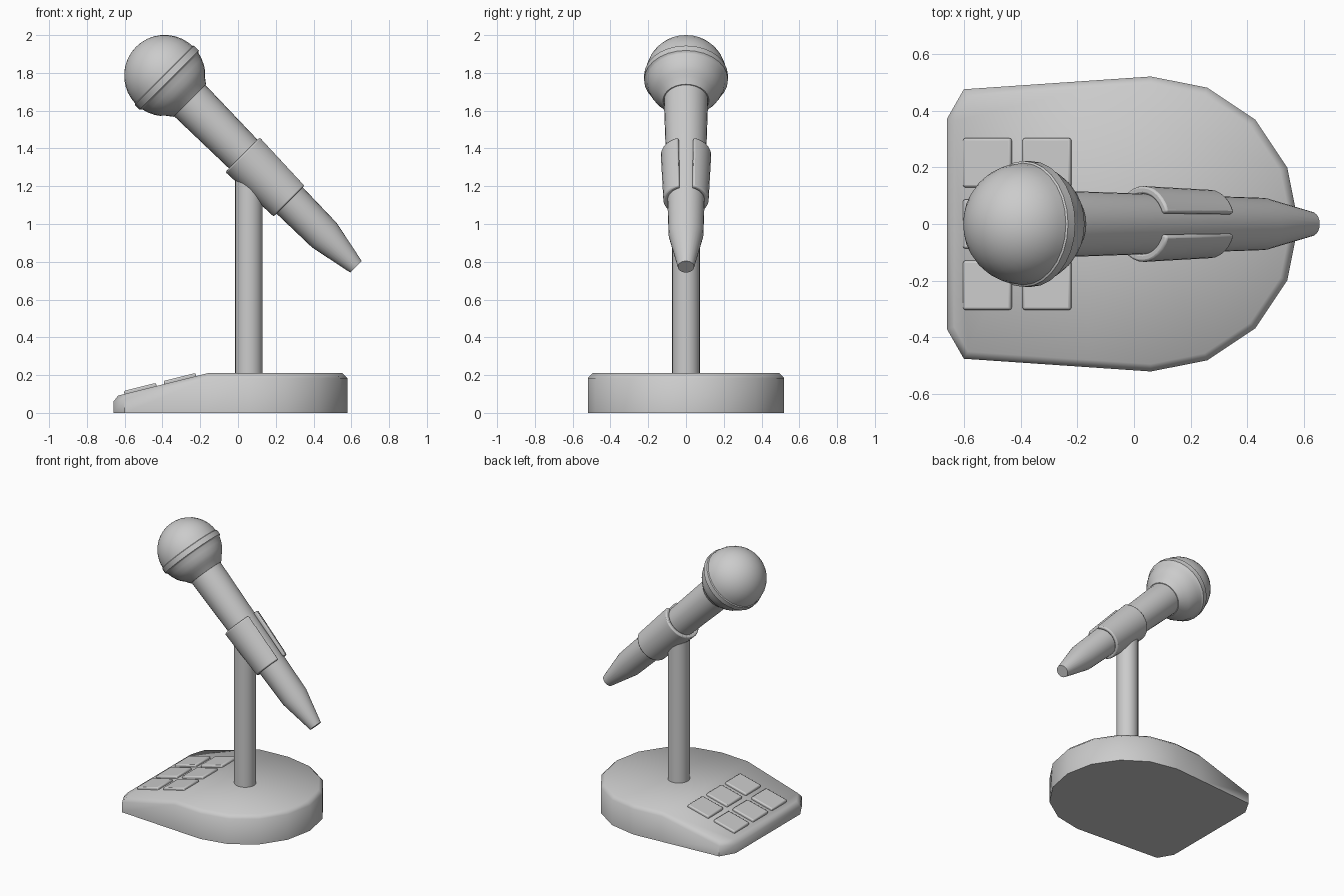
import bpy, bmesh, math
from mathutils import Matrix

if "Cube" in bpy.data.objects:
    bpy.data.objects.remove(bpy.data.objects["Cube"])

POST_X = 0.058
SLOPE = math.atan(0.25)
# mic axis runs down to the right at 45 degrees from the head centre
MIC = Matrix.Translation((-0.388, 0, 1.786)) @ Matrix.Rotation(math.radians(135), 4, 'Y')


def finish(name, bm, matrix=Matrix(), angle=35, bevel=0, segments=2):
    bmesh.ops.recalc_face_normals(bm, faces=bm.faces)
    me = bpy.data.meshes.new(name)
    bm.to_mesh(me)
    bm.free()
    ob = bpy.data.objects.new(name, me)
    bpy.context.collection.objects.link(ob)
    ob.matrix_world = matrix
    bpy.ops.object.select_all(action='DESELECT')
    ob.select_set(True)
    bpy.context.view_layer.objects.active = ob
    bpy.ops.object.shade_smooth_by_angle(angle=math.radians(angle))
    if bevel:
        mod = ob.modifiers.new("bevel", 'BEVEL')
        mod.width, mod.segments = bevel, segments
        mod.limit_method, mod.angle_limit = 'ANGLE', math.radians(40)
    return ob


def lathe(name, profile, matrix, steps=28):
    bm = bmesh.new()
    verts = [bm.verts.new((r, 0, z)) for r, z in profile]
    edges = [bm.edges.new(p) for p in zip(verts, verts[1:])]
    bmesh.ops.spin(bm, geom=verts + edges, cent=(0, 0, 0), axis=(0, 0, 1),
                   angle=2 * math.pi, steps=steps)
    bmesh.ops.remove_doubles(bm, verts=bm.verts, dist=0.0005)
    return finish(name, bm, matrix)


# base: half-round slab whose left side slopes down
arc = [(0.06 + 0.52 * math.cos(math.radians(a)), 0.52 * math.sin(math.radians(a)))
       for a in (-90, -67.5, -45, -22.5, 0, 22.5, 45, 67.5, 90)]
outline = arc + [(-0.60, 0.475), (-0.66, 0.37), (-0.66, -0.37), (-0.60, -0.475)]
bm = bmesh.new()
bottom = bm.faces.new([bm.verts.new((x, y, 0)) for x, y in outline])
top = bmesh.ops.extrude_face_region(bm, geom=[bottom], use_keep_orig=True)['geom']
bmesh.ops.translate(bm, vec=(0, 0, 0.21),
                    verts=[g for g in top if isinstance(g, bmesh.types.BMVert)])
bmesh.ops.bisect_plane(bm, geom=bm.verts[:] + bm.edges[:] + bm.faces[:],
                       plane_co=(-0.16, 0, 0), plane_no=(1, 0, 0))
for v in bm.verts:
    if v.co.z > 0.1 and v.co.x < -0.16:
        v.co.z = 0.21 + (v.co.x + 0.16) * math.tan(SLOPE)
bm.normal_update()
rim = [e for e in bm.edges if min(v.co.z for v in e.verts) > 0.05
       and any(abs(f.normal.z) < 0.3 for f in e.link_faces)
       and any(abs(f.normal.z) > 0.5 for f in e.link_faces)]
bmesh.ops.bevel(bm, geom=rim, offset=0.026, segments=1, affect='EDGES', profile=0.5)
finish("base", bm, angle=50)

# six keys lying on the slope
for i, x in enumerate((-0.515, -0.305)):
    for j in (-1, 0, 1):
        bm = bmesh.new()
        bmesh.ops.create_cube(bm, size=1)
        bmesh.ops.scale(bm, vec=(0.175, 0.173, 0.04), verts=bm.verts)
        z = 0.21 + (x + 0.16) * math.tan(SLOPE) - 0.003
        m = Matrix.Translation((x, j * 0.216, z)) @ Matrix.Rotation(-SLOPE, 4, 'Y')
        finish(f"key_{i}_{j + 1}", bm, m, bevel=0.008)

# upright post
lathe("post", [(0, 0.19), (0.073, 0.19), (0.073, 1.26), (0, 1.26)],
      Matrix.Translation((POST_X, 0, 0)))

# ball grille with the collar band and neck
R = 0.215
ball = [(R * math.sin(math.radians(a)), -R * math.cos(math.radians(a)))
        for a in range(0, 90, 10)]
lower = [(R * math.cos(math.radians(a)), R * math.sin(math.radians(a)))
         for a in (12, 20, 30, 38)]
lathe("grille", ball + [(0.215, -0.006), (0.222, -0.002), (0.222, 0.034), (0.213, 0.04)]
      + lower + [(0.150, 0.150), (0.122, 0.187), (0, 0.187)], MIC)

# tapered handle
lathe("handle", [(0, 0.15), (0.117, 0.15), (0.117, 0.19), (0.092, 1.195),
                 (0.043, 1.432), (0, 1.432)], MIC)

# clip: tapered C-shaped sleeve, open on the upper side
bm = bmesh.new()
N, half = 28, math.radians(161)
rings = []
for s, outer, inner in ((0.588, 0.134, 0.106), (0.936, 0.120, 0.096)):
    angles = [-half + 2 * half * k / N for k in range(N + 1)]
    rings.append([[bm.verts.new((r * math.cos(a), r * math.sin(a), s)) for a in angles]
                  for r in (outer, inner)])
(o0, i0), (o1, i1) = rings
for k in range(N):
    for a, b in ((o0, o1), (o1, i1), (i1, i0), (i0, o0)):
        bm.faces.new((a[k], a[k + 1], b[k + 1], b[k]))
for k in (0, N):
    bm.faces.new((o0[k], o1[k], i1[k], i0[k]))
finish("clip", bm, MIC, bevel=0.008)
